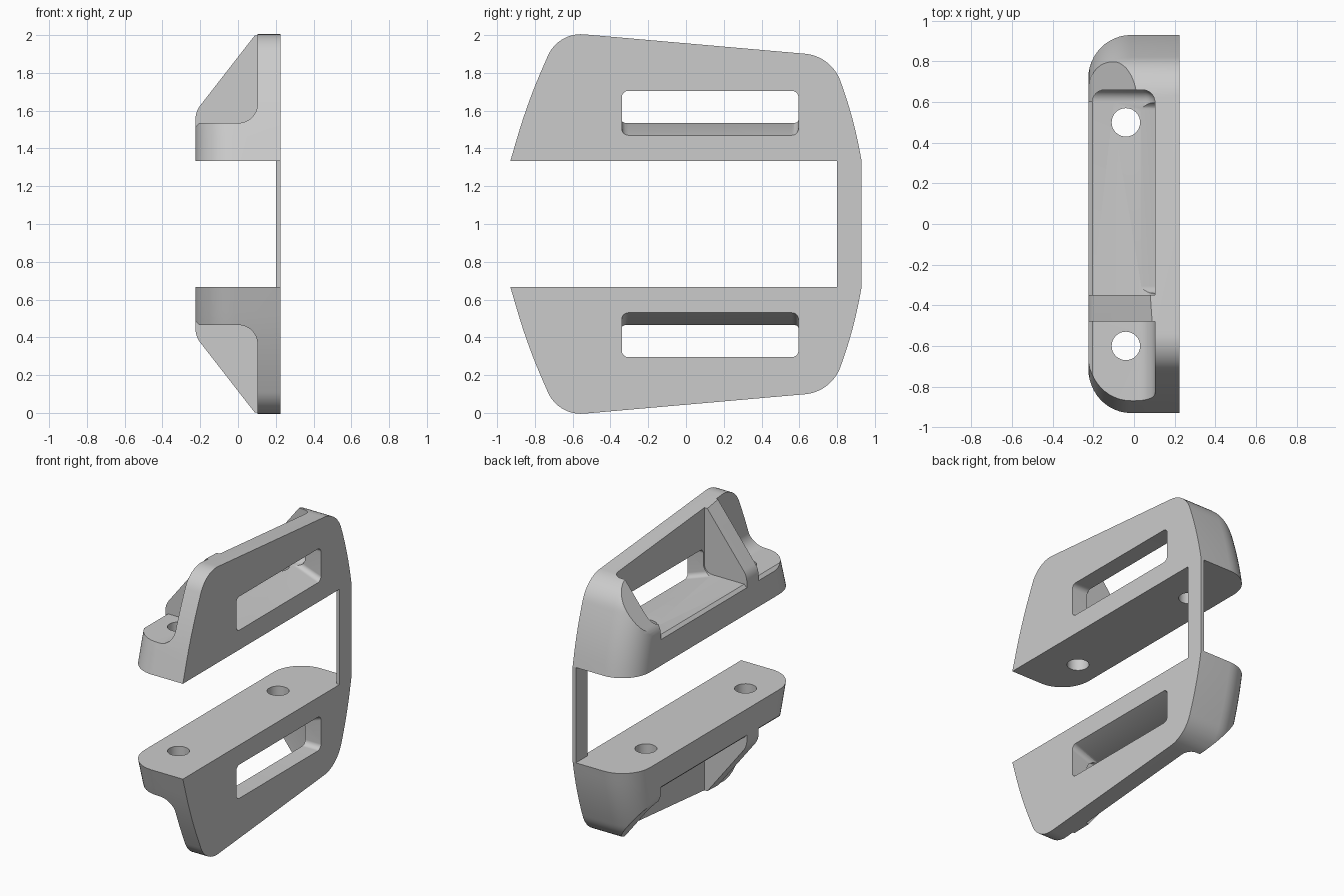
import bpy, bmesh, math
from mathutils import Vector, Matrix

cube = bpy.data.objects.get("Cube")
if cube:
    bpy.data.objects.remove(cube, do_unlink=True)

grey = bpy.data.materials.new("plain_grey")
grey.use_nodes = True
COLOUR = (0.6, 0.6, 0.6, 1)
grey.diffuse_color = COLOUR
grey.node_tree.nodes["Principled BSDF"].inputs["Base Color"].default_value = COLOUR


def rounded(corners, steps=10):
    """Turn (u, v, radius) corners into an outline with true arcs."""
    out = []
    for i, (u, v, *r) in enumerate(corners):
        p = Vector((u, v))
        if not r:
            out.append(p)
            continue
        a = (Vector(corners[i - 1][:2]) - p).normalized()
        b = (Vector(corners[(i + 1) % len(corners)][:2]) - p).normalized()
        half = a.angle(b) / 2
        reach = r[0] / math.tan(half)
        centre = p + (a + b).normalized() * r[0] / math.sin(half)
        start, end = p + a * reach - centre, p + b * reach - centre
        for k in range(steps + 1):
            spoke = start.lerp(end, k / steps).normalized()
            out.append(centre + spoke * r[0])
    return out


def inset(corners, d):
    """Shrink a clockwise outline by d, arcs included."""
    pts = [Vector(c[:2]) for c in corners]
    out = []
    for i, (p, c) in enumerate(zip(pts, corners)):
        a = (p - pts[i - 1]).normalized()
        b = (pts[(i + 1) % len(pts)] - p).normalized()
        m, n = Vector((a.y, -a.x)), Vector((b.y, -b.x))
        q = p + (m + n) * d / (1 + m.dot(n))
        out.append((q.x, q.y, *[max(r - d, 0.01) for r in c[2:]]))
    return out


def finish(name, bm):
    bmesh.ops.recalc_face_normals(bm, faces=bm.faces)
    mesh = bpy.data.meshes.new(name)
    bm.to_mesh(mesh)
    bm.free()
    mesh.materials.append(grey)
    obj = bpy.data.objects.new(name, mesh)
    bpy.context.collection.objects.link(obj)
    return obj


def loft(name, sections, axis):
    """Skin (distance, corners) sections that are stacked along an axis."""
    place = {"x": lambda p, d: (d, p.x, p.y),
             "y": lambda p, d: (p.x, d, p.y),
             "z": lambda p, d: (p.x, p.y, d)}[axis]
    bm = bmesh.new()
    rings = [[bm.verts.new(place(p, d)) for p in rounded(c)] for d, c in sections]
    for low, high in zip(rings, rings[1:]):
        for i in range(len(low)):
            bm.faces.new((low[i - 1], low[i], high[i], high[i - 1]))
    bm.faces.new(rings[0])
    bm.faces.new(rings[-1])
    return finish(name, bm)


def prism(name, corners, axis, lo, hi):
    return loft(name, [(lo, corners), (hi, corners)], axis)


def combine(target, tool, operation):
    mod = target.modifiers.new("cut", "BOOLEAN")
    mod.operation, mod.solver, mod.object = operation, "EXACT", tool
    bpy.context.view_layer.update()
    graph = bpy.context.evaluated_depsgraph_get()
    mesh = bpy.data.meshes.new_from_object(target.evaluated_get(graph))
    target.modifiers.clear()
    target.data = mesh
    bpy.data.objects.remove(tool, do_unlink=True)


# Bracket block: side outline with its outer rim rounded over
outline = [(-1.028, 1.0), (-0.84, 1.64, 3), (-0.677, 2.016, 0.19),
           (0.77, 1.889, 0.22), (0.885, 1.57, 2.3), (0.993, 1.0)]
RIM = 0.21
sections = []
for k in range(13):
    t = math.pi / 2 * k / 12
    sections.append((-0.225 + RIM * (1 - math.cos(t)), inset(outline, RIM * (1 - math.sin(t)))))
upper = loft("upper_bracket", sections + [(0.225, outline)], "x")

# Flat base and sloped outer side
slope = prism("slope_trim", [
    (-0.2251, 1.333), (0.3, 1.333), (0.3, 2.1), (0.168, 2.1), (-0.2251, 1.595, 0.12)], "y", -1.2, 1.2)
combine(upper, slope, "INTERSECT")

# Pocket behind the rib, softened at its back corners and along the plate
FLOOR = 1.535
bm = bmesh.new()
bmesh.ops.create_cube(bm, size=1)
lo, hi = Vector((-0.205, -0.35, FLOOR)), Vector((0.103, 0.66, 2.3))
for v in bm.verts:
    v.co = [hi[i] if v.co[i] > 0 else lo[i] for i in range(3)]
mid = lambda e: (e.verts[0].co + e.verts[1].co) / 2
soft = [e for e in bm.edges if mid(e).z < 2.2 and (mid(e).y > 0.6 or (mid(e).z < 1.6 and mid(e).x > 0.05))]
bmesh.ops.bevel(bm, geom=soft, offset=0.06, segments=6, profile=0.5, affect="EDGES")
combine(upper, finish("pocket_cutter", bm), "DIFFERENCE")

# Open the pocket outward, easing the flange edge
opening = prism("opening_cutter", [
    (-0.25, 1.49), (-0.205, FLOOR), (-0.1, FLOOR), (-0.1, 2.3), (-0.25, 2.3)], "y", -0.35, 0.6)
combine(upper, opening, "DIFFERENCE")

# Front step with a fillet against the plate
step = prism("step_cutter", [
    (-0.25, 1.49), (-0.205, FLOOR), (0.103, FLOOR, 0.1), (0.103, 2.3), (-0.25, 2.3)], "y", -1.2, -0.48)
combine(upper, step, "DIFFERENCE")

# Long window through the plate, its sill ramping up to the pocket floor
def opening_outline(sill):
    return [(-0.34, sill, 0.035), (0.595, sill, 0.035), (0.595, 1.705, 0.035), (-0.34, 1.705, 0.035)]


window = loft("window_cutter", [(0.03, opening_outline(1.537)), (0.23, opening_outline(1.468))], "x")
combine(upper, window, "DIFFERENCE")

# Two bolt holes through the flange
for y in (-0.6, 0.5):
    bm = bmesh.new()
    bmesh.ops.create_cone(bm, cap_ends=True, segments=32, radius1=0.07, radius2=0.07, depth=0.44,
                          matrix=Matrix.Translation((-0.04, y, 1.38)))
    combine(upper, finish("hole_cutter", bm), "DIFFERENCE")

# Mirrored lower bracket
lower = bpy.data.objects.new("lower_bracket", upper.data.copy())
bpy.context.collection.objects.link(lower)
lower.data.transform(Matrix.Translation((0, 0, 2)) @ Matrix.Scale(-1, 4, (0, 0, 1)))
lower.data.flip_normals()

# Thin strip joining the brackets
strip = prism("joining_strip", [(0.2, 0.8), (0.225, 0.8), (0.225, 0.93), (0.2, 0.93)], "z", 0.667, 1.333)

for obj in (upper, lower, strip):
    bpy.ops.object.select_all(action="DESELECT")
    obj.select_set(True)
    bpy.context.view_layer.objects.active = obj
    bpy.ops.object.shade_smooth_by_angle(angle=math.radians(30))
